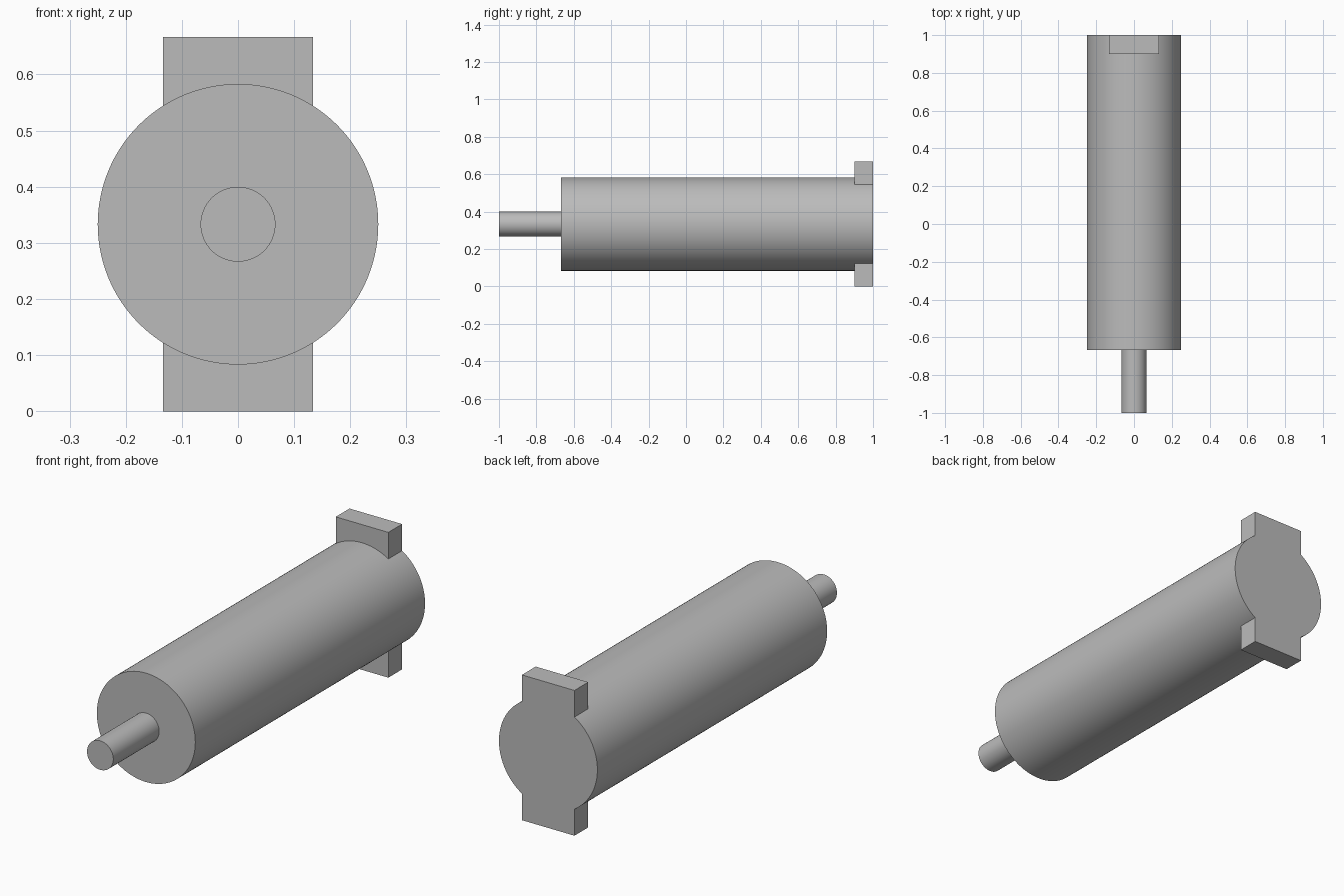
import bpy
import math

cube = bpy.data.objects.get("Cube")
if cube:
    bpy.data.objects.remove(cube, do_unlink=True)

AXIS_Z = 0.333   # height of the shared long axis
BACK = 1.0
BODY_FRONT = -0.667

grey = bpy.data.materials.new("plain grey")
grey.use_nodes = True
colour = (0.5, 0.5, 0.5, 1)
grey.diffuse_color = colour
grey.node_tree.nodes["Principled BSDF"].inputs["Base Color"].default_value = colour


def rod(name, radius, front, back, sides):
    """Cylinder lying along y."""
    bpy.ops.mesh.primitive_cylinder_add(
        vertices=sides, radius=radius, depth=back - front,
        location=(0, (front + back) / 2, AXIS_Z), rotation=(math.pi / 2, 0, 0))
    ob = bpy.context.object
    ob.name = name
    bpy.ops.object.transform_apply(location=True, rotation=True, scale=True)
    ob.data.materials.append(grey)
    return ob


# Main barrel and thin front shaft
body = rod("barrel", 0.25, BODY_FRONT, BACK, 128)
shaft = rod("front_shaft", 0.0667, -1.0, BODY_FRONT, 64)

# Rear bar whose ends stick out as tabs above and below the barrel
bpy.ops.mesh.primitive_cube_add(size=1, location=(0, BACK - 0.05, AXIS_Z))
bar = bpy.context.object
bar.name = "rear_tab_bar"
bar.dimensions = (0.267, 0.1, 0.667)
bpy.ops.object.transform_apply(location=True, rotation=True, scale=True)
bar.data.materials.append(grey)

# Fuse the bar and shaft into the barrel
for part in (bar, shaft):
    union = body.modifiers.new("join_" + part.name, 'BOOLEAN')
    union.operation = 'UNION'
    union.solver = 'EXACT'
    union.object = part
    bpy.ops.object.select_all(action='DESELECT')
    body.select_set(True)
    bpy.context.view_layer.objects.active = body
    bpy.ops.object.modifier_apply(modifier=union.name)
    bpy.data.objects.remove(part, do_unlink=True)

body.name = "barrel_with_shaft_and_tabs"
bpy.ops.object.shade_smooth_by_angle(angle=math.radians(30))
